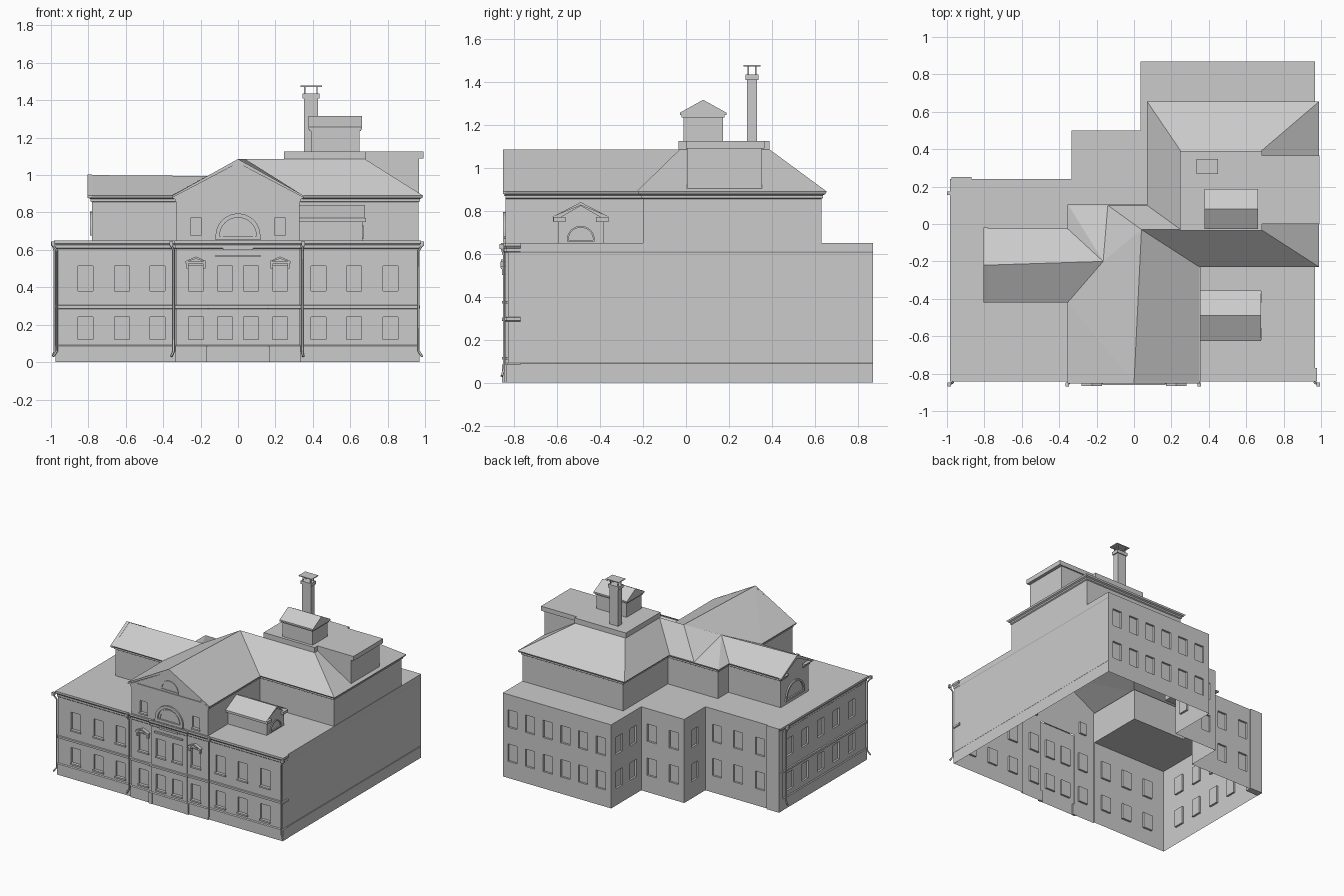
import bpy, bmesh, math
from mathutils import Vector

cube = bpy.data.objects.get("Cube")
if cube:
    bpy.data.objects.remove(cube, do_unlink=True)

stone = bpy.data.materials.new("grey_stone")
stone.use_nodes = True
GREY = (0.6, 0.6, 0.6, 1)
stone.diffuse_color = GREY
stone.node_tree.nodes["Principled BSDF"].inputs["Base Color"].default_value = GREY


def mesh(name, verts, faces, fix=False):
    me = bpy.data.meshes.new(name)
    me.from_pydata(verts, [], faces)
    me.materials.append(stone)
    if fix:
        bm = bmesh.new()
        bm.from_mesh(me)
        bmesh.ops.recalc_face_normals(bm, faces=bm.faces)
        bm.to_mesh(me)
        bm.free()
    ob = bpy.data.objects.new(name, me)
    bpy.context.collection.objects.link(ob)
    return ob


def prism(name, pts, axis, a, b):
    """Extrude a 2D outline along x, y or z from a to b."""
    place = {"x": lambda p, t: (t, p[0], p[1]),
             "y": lambda p, t: (p[0], t, p[1]),
             "z": lambda p, t: (p[0], p[1], t)}[axis]
    n = len(pts)
    verts = [place(p, t) for t in (a, b) for p in pts]
    faces = [tuple(range(n)), tuple(range(2 * n - 1, n - 1, -1))]
    faces += [(i, (i + 1) % n, (i + 1) % n + n, i + n) for i in range(n)]
    return mesh(name, verts, faces, True)


def box(name, x0, x1, y0, y1, z0, z1):
    return prism(name, [(x0, y0), (x1, y0), (x1, y1), (x0, y1)], "z", z0, z1)


def sweep(name, path, profile, closed=False):
    """Run an (outward, height) profile along a counter-clockwise plan path."""
    pts = [Vector(p) for p in path]
    n, m = len(pts), len(profile)
    normal = lambda a, b: Vector((b.y - a.y, a.x - b.x)).normalized()
    verts, faces = [], []
    for i, p in enumerate(pts):
        prev = normal(pts[i - 1], p) if closed or i else None
        nxt = normal(p, pts[(i + 1) % n]) if closed or i < n - 1 else None
        prev, nxt = prev or nxt, nxt or prev
        mitre = (prev + nxt) / (1 + prev.dot(nxt))
        verts += [(*(p + mitre * o), z) for o, z in profile]
    for i in range(n if closed else n - 1):
        j = (i + 1) % n
        faces += [(i * m + k, j * m + k, j * m + k + 1, i * m + k + 1) for k in range(m - 1)]
    if not closed:
        faces += [tuple(range(m)), tuple(range(n * m - 1, n * m - m - 1, -1))]
    return mesh(name, verts, faces)


def wall(name, p, q, z0, z1, windows=(), depth=0.015, sill=True):
    """Wall from p to q; each window (centre, width, bottom, top) is recessed."""
    p, q = Vector(p), Vector(q)
    d = (q - p).normalized()
    inward = Vector((-d.y, d.x))
    us = sorted({0, (q - p).length} | {c + s * w / 2 for c, w, _, _ in windows for s in (-1, 1)})
    zs = sorted({z0, z1} | {z for w in windows for z in w[2:]})
    verts, faces = [], []

    def quad(*corners):
        faces.append(tuple(range(len(verts), len(verts) + 4)))
        verts.extend((*(p + d * u + inward * t), z) for u, z, t in corners)

    for a, b in zip(us, us[1:]):
        for lo, hi in zip(zs, zs[1:]):
            inside = any(abs((a + b) / 2 - c) < w / 2 and l < (lo + hi) / 2 < h
                         for c, w, l, h in windows)
            t = depth if inside else 0
            quad((a, lo, t), (b, lo, t), (b, hi, t), (a, hi, t))
    for c, w, lo, hi in windows:
        ring = [(c - w / 2, lo), (c + w / 2, lo), (c + w / 2, hi), (c - w / 2, hi)]
        for (a, za), (b, zb) in zip(ring, ring[1:] + ring[:1]):
            quad((a, za, 0), (b, zb, 0), (b, zb, depth), (a, za, depth))
        if sill:
            ends = [p + d * (c + s * (w / 2 + 0.006)) for s in (-1, 1)]
            sweep(name + "_sill", ends, [(0, lo - 0.012), (0.008, lo - 0.012), (0.008, lo), (0, lo)])
    return mesh(name, verts, faces)


def arch(name, c, z, r, thick, axis, a, b):
    """Half-round moulding with a sill strip."""
    angles = [math.pi * i / 16 for i in range(17)]
    out = [(c + r * math.cos(t), z + r * math.sin(t)) for t in angles]
    k = r - thick
    inner = [(c + k * math.cos(t), z + k * math.sin(t)) for t in reversed(angles)]
    prism(name, out + inner, axis, a, b)
    prism(name + "_sill", [(c - r, z - thick), (c + r, z - thick), (c + r, z), (c - r, z)], axis, a, b)


TOP, EAVE, RIDGE = 0.65, 0.89, 1.085
F, G, BAY = -0.83, -0.84, -0.848     # wing, pavilion and centre bay fronts

# Lower storeys
front = [(-0.97, F), (-0.33, F), (-0.33, G), (-0.155, G), (-0.155, BAY),
         (0.155, BAY), (0.155, G), (0.33, G), (0.33, F), (0.965, F)]
FRONT_X = [s * x for x in (0.07, 0.225, 0.43, 0.62, 0.815) for s in (-1, 1)]
for a, b in zip(front, front[1:]):
    wins = [(x - a[0], 0.08, *z) for x in FRONT_X if a[0] < x < b[0]
            for z in ((0.12, 0.24), (0.38, 0.515))]
    wall("front_wall", a, b, 0, TOP, wins)

back = [((0.965, F), (0.965, 0.87), []),
        ((0.965, 0.87), (0.035, 0.87), [0.08 + 0.152 * i for i in range(6)]),
        ((0.035, 0.87), (0.035, 0.5), [0.1, 0.27]),
        ((0.035, 0.5), (-0.335, 0.5), [0.09, 0.28]),
        ((-0.335, 0.5), (-0.335, 0.24), [0.13]),
        ((-0.335, 0.24), (-0.97, 0.24), [0.1, 0.28, 0.47]),
        ((-0.97, 0.24), (-0.97, F), [0.13 + 0.19 * i for i in range(5)])]
for a, b, centres in back:
    wins = [(c, 0.08, *z) for c in centres for z in ((0.13, 0.265), (0.395, 0.53))]
    wall("outer_wall", a, b, 0, TOP, wins, sill=False)

# Flat lower roof around the upper storey
for x0, y0, x1, y1 in [(-0.97, F, -0.33, -0.39), (-0.97, -0.39, -0.78, -0.05),
                       (-0.97, -0.05, -0.33, 0.24), (-0.335, 0.08, 0.1, 0.5),
                       (0.035, 0.5, 0.1, 0.87), (0.1, 0.63, 0.965, 0.87),
                       (0.33, F, 0.965, -0.2)]:
    mesh("flat_roof", [(x0, y0, TOP), (x1, y0, TOP), (x1, y1, TOP), (x0, y1, TOP)], [(0, 1, 2, 3)])

# Bands on the show fronts
show = [(-0.97, 0.24)] + front + [(0.965, -0.77)]
sweep("plinth", show, [(0.005, 0), (0.005, 0.085), (0, 0.092)])
sweep("string_course", show, [(0, 0.285), (0.008, 0.288), (0.008, 0.303), (0, 0.306)])
sweep("front_cornice", show, [(0, 0.605), (0.005, 0.61), (0.005, 0.625), (0.013, 0.635), (0.013, TOP), (0, TOP)])
side = [(0.965, F), (0.965, 0.87)]
sweep("side_plinth", side, [(0.003, 0), (0.003, 0.088), (0, 0.092)])
sweep("side_band", side, [(0, 0.604), (0.003, 0.61), (0.003, TOP), (0, TOP)])
box("corner_pilaster", -0.977, -0.87, 0.2, 0.25, 0, TOP)

# Upper storey
upper = [(0.33, G), (0.33, -0.2), (0.965, -0.2), (0.965, 0.63), (0.1, 0.63), (0.1, 0.08),
         (-0.33, 0.08), (-0.33, -0.05), (-0.78, -0.05), (-0.78, -0.39), (-0.33, -0.39), (-0.33, G)]
for a, b in zip(upper, upper[1:]):
    wall("upper_wall", a, b, TOP, EAVE)
wall("pavilion_upper_wall", (-0.33, G), (0.33, G), TOP, EAVE,
     [(0.33 + s * 0.225, 0.06, 0.68, 0.77) for s in (-1, 1)])
eave = [(0, 0.855), (0.008, 0.86), (0.008, 0.872), (0.02, 0.878), (0.025, EAVE), (0, EAVE)]
sweep("eave_cornice", upper[:9] + [(-0.78, -0.12)], eave)
sweep("eave_cornice_west", [(-0.78, -0.32)] + upper[9:], eave)

# Main roofs, as named corner points
P = {"front_ridge": (0, -0.85, RIDGE), "back_ridge": (0.04, -0.03, RIDGE),
     "e0": (0.35, -0.85, EAVE), "e1": (0.35, -0.23, EAVE), "w0": (-0.355, -0.85, EAVE),
     "w1": (-0.355, -0.42, EAVE), "se": (0.99, -0.23, EAVE), "ne": (0.99, 0.655, EAVE),
     "nw": (0.07, 0.655, EAVE), "c": (0.07, 0.1, EAVE), "b": (-0.14, 0.1, EAVE),
     "a": (-0.35, 0.1, EAVE), "k": (-0.355, -0.025, EAVE), "wing_end": (-0.165, -0.2, 0.995),
     "wing_ridge": (-0.795, -0.22, 1.0), "ws": (-0.795, -0.42, EAVE), "wn": (-0.795, -0.025, EAVE),
     "p_sw": (0.25, -0.03, RIDGE), "p_se": (0.68, -0.03, RIDGE),
     "p_ne": (0.68, 0.39, RIDGE), "p_nw": (0.25, 0.39, RIDGE)}
names = list(P)
slopes = ["e0 e1 back_ridge front_ridge", "e1 se p_se p_sw back_ridge", "se ne p_ne p_se",
          "ne nw p_nw p_ne", "nw c p_sw p_nw", "c b p_sw", "b back_ridge p_sw",
          "b wing_end back_ridge", "b a wing_end", "a k wing_end", "k wn wing_ridge wing_end",
          "ws w1 wing_end wing_ridge", "w1 w0 front_ridge", "w1 front_ridge back_ridge wing_end"]
mesh("main_roof", list(P.values()), [tuple(names.index(n) for n in s.split()) for s in slopes])

# Gables and their mouldings
mesh("front_gable", [(-0.33, G, EAVE), (0.33, G, EAVE), (0, G, 1.075)], [(0, 1, 2)])
mesh("wing_gable", [(-0.78, -0.025, EAVE), (-0.78, -0.42, EAVE), (-0.78, -0.22, 1.0)], [(0, 1, 2)])


def chevron(name, c, half, z, apex, thick, axis, a, b):
    prism(name, [(c - half, z), (c, apex), (c + half, z), (c + half, z - thick / 2),
                 (c, apex - thick), (c - half, z - thick / 2)], axis, a, b)


chevron("pediment_outer", 0, 0.352, EAVE, 1.086, 0.022, "y", -0.853, G)
chevron("pediment_inner", 0, 0.335, 0.88, 1.064, 0.02, "y", -0.847, G)
box("pediment_base", -0.31, 0.31, -0.846, G, 0.885, 0.898)
chevron("wing_pediment", -0.22, 0.2, EAVE, 1.002, 0.025, "x", -0.805, -0.78)
arch("pediment_lunette", 0, 0.915, 0.075, 0.01, "y", -0.845, G)
arch("great_arch", 0, 0.675, 0.12, 0.022, "y", -0.852, G)
arch("great_arch_inner", 0, 0.675, 0.09, 0.01, "y", -0.846, G)
arch("wing_lunette", -0.22, 0.69, 0.115, 0.014, "x", -0.79, -0.78)

# Centre bay trimmings
box("balcony_shelf", -0.12, 0.12, -0.862, BAY, 0.562, 0.574)
box("name_panel", -0.08, 0.08, -0.857, BAY, 0.6, 0.615)
for s in (-1, 1):
    chevron("window_hood", s * 0.225, 0.055, 0.54, 0.565, 0.012, "y", -0.865, G)
    box("hood_shelf", s * 0.225 - 0.055, s * 0.225 + 0.055, -0.862, G, 0.528, 0.538)
    for t in (-1, 1):
        x = s * 0.225 + t * 0.045
        box("hood_bracket", x - 0.006, x + 0.006, -0.858, G, 0.5, 0.53)
    x = s * 0.155
    box("bay_pier_foot", x - 0.016, x + 0.016, -0.856, G, 0, 0.085)

# Side dormer
DY = -0.49
prism("dormer_body", [(DY - 0.105, TOP), (DY + 0.105, TOP), (DY + 0.105, 0.765),
                      (DY, 0.825), (DY - 0.105, 0.765)], "x", 0.33, 0.665)
prism("dormer_roof", [(DY - 0.135, 0.77), (DY, 0.84), (DY + 0.135, 0.77), (DY, 0.826)], "x", 0.33, 0.68)
arch("dormer_lunette", DY, 0.665, 0.065, 0.008, "x", 0.665, 0.672)
for s in (-1, 1):
    y = sorted((DY + s * 0.07, DY + s * 0.128))
    box("dormer_return", 0.655, 0.685, *y, 0.748, 0.77)
    y = sorted((DY + s * 0.1, DY + s * 0.13))
    box("dormer_eave", 0.33, 0.675, *y, 0.75, 0.77)

# Roof platform, its side block and the lantern house
box("platform", 0.245, 0.685, -0.035, 0.39, RIDGE, 1.125)
box("platform_lip", 0.255, 0.675, -0.025, 0.38, 1.07, RIDGE)
box("side_block", 0.6, 0.968, 0.005, 0.355, EAVE - 0.01, 1.09)
box("side_block_cap", 0.68, 0.993, 0.0, 0.365, 1.09, 1.125)
box("lantern_body", 0.39, 0.65, -0.012, 0.172, 1.125, 1.24)
box("lantern_eave", 0.383, 0.657, -0.02, 0.18, 1.235, 1.245)
prism("lantern_roof", [(-0.028, 1.245), (0.188, 1.245), (0.188, 1.257), (0.08, 1.317), (-0.028, 1.257)],
      "x", 0.377, 0.663)

# Chimney with cowl
box("chimney_shaft", 0.353, 0.427, 0.285, 0.33, 1.12, 1.415)
box("chimney_cap", 0.345, 0.435, 0.278, 0.337, 1.41, 1.435)
box("chimney_cowl", 0.335, 0.448, 0.267, 0.347, 1.472, 1.478)
for x in (0.357, 0.423):
    for y in (0.29, 0.325):
        box("cowl_leg", x - 0.003, x + 0.003, y - 0.003, y + 0.003, 1.43, 1.474)


# Rainwater pipes
def pipe(x, y, dx, dy):
    curve = bpy.data.curves.new("downpipe", "CURVE")
    curve.dimensions = "3D"
    curve.bevel_depth, curve.bevel_resolution, curve.use_fill_caps = 0.006, 1, True
    path = [(1, 0.645), (1, 0.625), (0, 0.595), (0, 0.06), (1, 0.03)]
    line = curve.splines.new("POLY")
    line.points.add(len(path) - 1)
    for pt, (k, z) in zip(line.points, path):
        pt.co = (x + k * dx, y + k * dy, z, 1)
    curve.materials.append(stone)
    bpy.context.collection.objects.link(bpy.data.objects.new("downpipe", curve))
    hx, hy = x + dx, y + dy
    box("pipe_hopper", hx - 0.01, hx + 0.01, hy - 0.01, hy + 0.01, 0.622, 0.645)


for x, dx in ((-0.968, -0.02), (-0.343, -0.014), (0.343, 0.006), (0.965, 0.02)):
    pipe(x, -0.848, dx, -0.01)
pipe(-0.98, 0.165, -0.01, 0)
